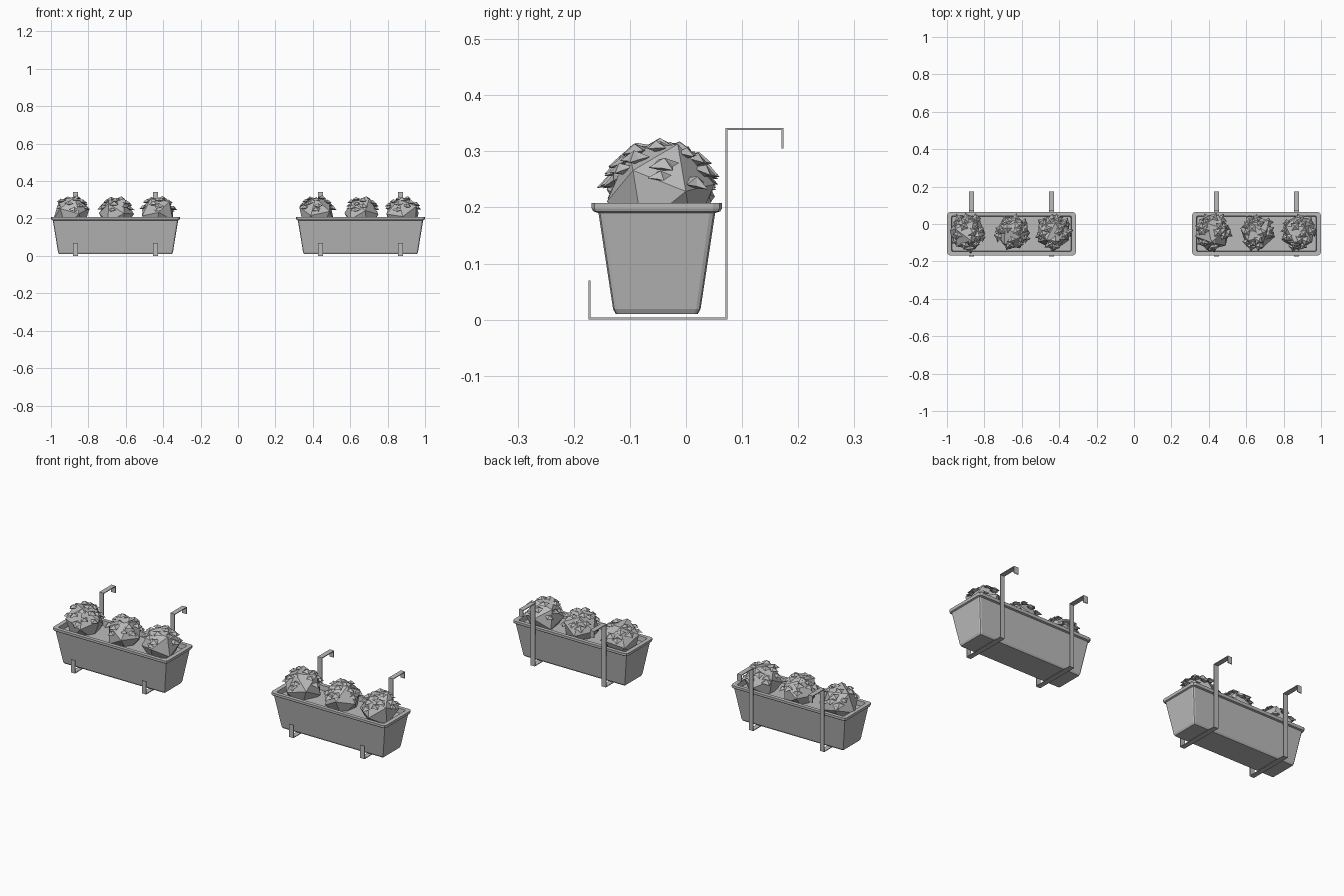
import bpy, bmesh, math, random
from mathutils import Vector, Matrix, Euler

random.seed(11)
if "Cube" in bpy.data.objects:
    bpy.data.objects.remove(bpy.data.objects["Cube"])

# Single grey finish
grey = bpy.data.materials.new("plain grey")
grey.use_nodes = True
grey.diffuse_color = (0.5, 0.5, 0.5, 1)
bsdf = next(n for n in grey.node_tree.nodes if n.type == "BSDF_PRINCIPLED")
bsdf.inputs["Base Color"].default_value = (0.5, 0.5, 0.5, 1)
bsdf.inputs["Roughness"].default_value = 0.8


def finish(name, bm):
    bmesh.ops.recalc_face_normals(bm, faces=bm.faces)
    mesh = bpy.data.meshes.new(name)
    bm.to_mesh(mesh)
    bm.free()
    mesh.materials.append(grey)
    obj = bpy.data.objects.new(name, mesh)
    bpy.context.collection.objects.link(obj)
    return obj


def rounded_ring(bm, centre, hx, hy, z, r):
    """Rectangle outline with two-segment rounded corners."""
    verts = []
    for i, (sx, sy) in enumerate([(1, 1), (-1, 1), (-1, -1), (1, -1)]):
        for step in range(3):
            a = (i + step / 2) * math.pi / 2
            verts.append(bm.verts.new((centre.x + sx * (hx - r) + r * math.cos(a),
                                       centre.y + sy * (hy - r) + r * math.sin(a), z)))
    return verts


def planter(name, centre):
    # Half width, half depth, height, corner radius: floor, wall, rim, soil
    sections = [(0.302, 0.073, 0.010, 0.006), (0.307, 0.078, 0.019, 0.008),
                (0.335, 0.104, 0.190, 0.010), (0.342, 0.113, 0.193, 0.014),
                (0.344, 0.116, 0.198, 0.016), (0.344, 0.116, 0.208, 0.016),
                (0.321, 0.096, 0.208, 0.008), (0.317, 0.093, 0.183, 0.008)]
    bm = bmesh.new()
    rings = [rounded_ring(bm, centre, *s) for s in sections]
    for low, high in zip(rings, rings[1:]):
        n = len(low)
        for i in range(n):
            j = (i + 1) % n
            bm.faces.new((low[i], low[j], high[j], high[i]))
    bm.faces.new(rings[0])
    bm.faces.new(rings[-1])
    finish(name, bm)


def bracket(name, x):
    # Flat metal strip bent into a railing hook, as a mitred outline
    path = [(-0.172, 0.07), (-0.172, 0.002), (0.072, 0.002),
            (0.072, 0.34), (0.172, 0.34), (0.172, 0.305)]
    pts = [Vector(p) for p in path]
    half, width = 0.002, 0.013
    bm = bmesh.new()
    rings = []
    for i, p in enumerate(pts):
        before = (p - pts[i - 1]).normalized() if i else (pts[1] - p).normalized()
        after = (pts[i + 1] - p).normalized() if i < len(pts) - 1 else before
        n1, n2 = Vector((-before.y, before.x)), Vector((-after.y, after.x))
        off = (n1 + n2) / (1 + n1.dot(n2)) * half
        rings.append([bm.verts.new((x + sx * width, p.x + s * off.x, p.y + s * off.y))
                      for sx, s in [(-1, -1), (1, -1), (1, 1), (-1, 1)]])
    for a, b in zip(rings, rings[1:]):
        for i in range(4):
            j = (i + 1) % 4
            bm.faces.new((a[i], a[j], b[j], b[i]))
    bm.faces.new(rings[0])
    bm.faces.new(rings[-1])
    finish(name, bm)


def add_flower(bm, pos, normal, size):
    """Flat star-shaped blossom with a raised centre."""
    frame = Matrix.Translation(pos) @ normal.to_track_quat("Z", "Y").to_matrix().to_4x4()
    spin = random.uniform(0, math.tau)
    ring = []
    for i in range(8):
        r = size * (random.uniform(0.9, 1.15) if i % 2 == 0 else 0.6)
        a = spin + i * math.tau / 8
        ring.append(bm.verts.new(frame @ Vector((r * math.cos(a), r * math.sin(a), 0))))
    top = bm.verts.new(frame @ Vector((0, 0, size * 0.5)))
    base = bm.verts.new(frame @ Vector((0, 0, -size * 0.35)))
    for i in range(8):
        j = (i + 1) % 8
        bm.faces.new((ring[i], ring[j], top))
        bm.faces.new((ring[j], ring[i], base))


def plant(name, pos, radius):
    # Coarse faceted bush
    bm = bmesh.new()
    turn = Euler([random.uniform(0, math.tau) for _ in range(3)]).to_matrix().to_4x4()
    bmesh.ops.create_icosphere(bm, subdivisions=1, radius=radius,
                               matrix=Matrix.Translation(pos) @ turn)
    finish(name + "_bush", bm)
    # Blossoms scattered over the upper half
    bm = bmesh.new()
    count = 17
    for i in range(count):
        z = 0.95 - 0.75 * i / (count - 1)
        a = i * 2.4 + random.uniform(-0.35, 0.35)
        flat = math.sqrt(1 - z * z)
        direction = Vector((flat * math.cos(a), flat * math.sin(a), z))
        tilt = (direction * 0.5 + Vector((0, 0, 1))).normalized()
        add_flower(bm, pos + direction * radius * 0.88, tilt, random.uniform(0.022, 0.031))
    finish(name + "_blossoms", bm)


for side, cx in (("right", -0.655), ("left", 0.655)):
    centre = Vector((cx, -0.052, 0))
    planter(side + "_planter", centre)
    for i, dx in enumerate((-0.213, 0.213)):
        bracket(f"{side}_bracket_{i + 1}", cx + dx)
    for i, (dx, r) in enumerate([(-0.235, 0.1), (0.005, 0.094), (0.225, 0.097)]):
        plant(f"{side}_plant_{i + 1}", Vector((cx + dx, -0.045, 0.226)), r)
